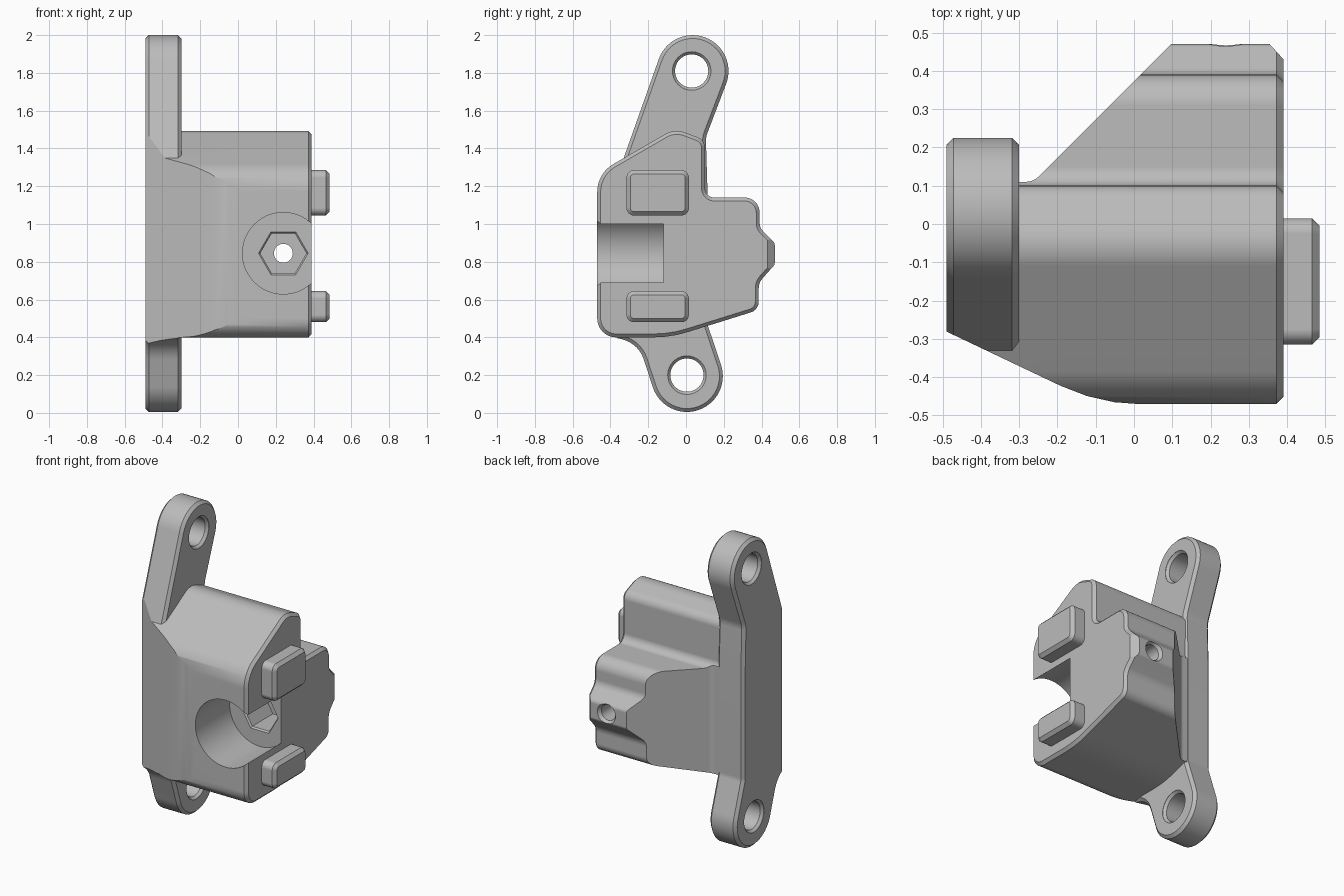
import bpy, bmesh
from math import cos, sin, tan, pi, radians
from mathutils import Vector

if "Cube" in bpy.data.objects:
    bpy.data.objects.remove(bpy.data.objects["Cube"])

grey = bpy.data.materials.new("satin grey")
grey.use_nodes = True
grey.diffuse_color = (0.5, 0.5, 0.5, 1)
grey.node_tree.nodes["Principled BSDF"].inputs["Base Color"].default_value = (0.5, 0.5, 0.5, 1)


def rounded(corners):
    """Outline from (u, v, radius) corners, each replaced by a tangent arc."""
    out = []
    for i, (u, v, r) in enumerate(corners):
        p = Vector((u, v))
        if not r:
            out.append(p)
            continue
        a = (Vector(corners[i - 1][:2]) - p).normalized()
        b = (Vector(corners[(i + 1) % len(corners)][:2]) - p).normalized()
        half = a.angle(b) / 2
        centre = p + (a + b).normalized() * (r / sin(half))
        start, end = p + a * (r / tan(half)) - centre, p + b * (r / tan(half)) - centre
        turn = pi - 2 * half
        steps = max(3, round(turn / radians(9)))
        for k in range(steps + 1):
            f = k / steps
            out.append(centre + (start * sin((1 - f) * turn) + end * sin(f * turn)) / sin(turn))
    return out


def arc(cu, cv, r, a0, a1, steps=28):
    angles = [radians(a0 + (a1 - a0) * k / steps) for k in range(steps + 1)]
    return [(cu + r * cos(a), cv + r * sin(a), 0) for a in angles]


def finish(name, bm):
    bmesh.ops.recalc_face_normals(bm, faces=bm.faces)
    mesh = bpy.data.meshes.new(name)
    bm.to_mesh(mesh)
    bm.free()
    obj = bpy.data.objects.new(name, mesh)
    bpy.context.collection.objects.link(obj)
    return obj


def place(axis, u, v, t):
    return {"x": (t, u, v), "y": (u, t, v), "z": (u, v, t)}[axis]


def prism(name, corners, axis, t0, t1, chamfer_ends=(), chamfer=0.018):
    """Extrude an outline along an axis, chamfering the chosen ends."""
    bm = bmesh.new()
    outline = rounded(corners)
    loops = [[bm.verts.new(place(axis, p.x, p.y, t)) for p in outline] for t in (t0, t1)]
    caps = [bm.faces.new(loop) for loop in loops]
    n = len(outline)
    for i in range(n):
        j = (i + 1) % n
        bm.faces.new((loops[0][i], loops[0][j], loops[1][j], loops[1][i]))
    bmesh.ops.recalc_face_normals(bm, faces=bm.faces)
    edges = [e for k in chamfer_ends for e in caps[k].edges]
    if edges:
        bmesh.ops.bevel(bm, geom=edges, offset=chamfer, segments=1, affect='EDGES')
    return finish(name, bm)


def turned(name, axis, cu, cv, rings, sides=48):
    """Solid of stacked rings (position, radius) along an axis."""
    bm = bmesh.new()
    loops = [[bm.verts.new(place(axis, cu + r * cos(2 * pi * i / sides),
                                 cv + r * sin(2 * pi * i / sides), t))
              for i in range(sides)] for t, r in rings]
    bm.faces.new(loops[0])
    bm.faces.new(loops[-1])
    for a, b in zip(loops, loops[1:]):
        for i in range(sides):
            j = (i + 1) % sides
            bm.faces.new((a[i], a[j], b[j], b[i]))
    return finish(name, bm)


def combine(target, tool, operation):
    mod = target.modifiers.new("combine", 'BOOLEAN')
    mod.operation, mod.object, mod.solver = operation, tool, 'EXACT'
    bpy.context.view_layer.objects.active = target
    bpy.ops.object.modifier_apply(modifier=mod.name)
    bpy.data.objects.remove(tool)


def shade(obj):
    obj.data.materials.clear()
    obj.data.materials.append(grey)
    bpy.ops.object.select_all(action='DESELECT')
    obj.select_set(True)
    bpy.context.view_layer.objects.active = obj
    bpy.ops.object.shade_smooth_by_angle(angle=radians(25))
    obj.modifiers.new("even shading", 'WEIGHTED_NORMAL').keep_sharp = True


# Housing: side profile with a stepped back and a small rear boss
housing = prism("bracket_housing", [
    (-0.47, 0.40, 0.10), (-0.08, 0.40, 0.6), (0.385, 0.545, 0.06), (0.385, 0.69, 0.08),
    (0.47, 0.785, 0.03), (0.47, 0.90, 0.03), (0.39, 0.98, 0.06), (0.39, 1.14, 0.08),
    (0.10, 1.14, 0.05), (0.10, 1.445, 0.06), (-0.06, 1.505, 0.12), (-0.47, 1.268, 0.17),
], "x", -0.45, 0.39, chamfer_ends=(1,))

# Diagonal trim of the rear
combine(housing, prism("rear_trim", [
    (0.6, -0.7, 0), (0.6, 0.2, 0), (0.345, 0.48, 0), (0.107, 0.48, 0),
    (-0.263, 0.11, 0.05), (-0.7, 0.11, 0), (-0.7, -0.7, 0)], "z", -0.2, 2.2), 'INTERSECT')

# Mounting flange with two ears
flange = prism("flange", arc(0.035, 1.81, 0.19, 161, -21) + [(0.105, 1.46, 0.12), (0.113, 1.2, 0),
    (0.113, 0.47, 0.08)] + arc(0.005, 0.195, 0.19, 20, -162) + [
    (-0.252, 0.37, 0.16), (-0.47, 0.42, 0), (-0.47, 1.268, 0), (-0.335, 1.335, 0)],
    "x", -0.49, -0.30, chamfer_ends=(0, 1))
combine(housing, flange, 'UNION')

# Slanted front face blending into the flat front
combine(housing, prism("front_trim", [
    (-0.7, -0.181, 0), (-0.09, -0.471, 0.5), (0.6, -0.471, 0), (0.6, 0.6, 0), (-0.7, 0.6, 0)],
    "z", -0.2, 2.2), 'INTERSECT')

# Front socket, hexagonal nut pocket and through hole
combine(housing, turned("socket", "y", 0.24, 0.845, [(-0.6, 0.216), (-0.12, 0.216)], 72), 'DIFFERENCE')
combine(housing, turned("nut_pocket", "y", 0.24, 0.845,
        [(-0.14, 0.15), (-0.11, 0.122), (0.1, 0.122)], 6), 'DIFFERENCE')
combine(housing, turned("through_hole", "y", 0.24, 0.845,
        [(0.0, 0.05), (0.45, 0.05), (0.48, 0.072), (0.6, 0.072)], 32), 'DIFFERENCE')

# Chamfered screw holes in the ears
for y, z in ((0.03, 1.81), (0.005, 0.20)):
    combine(housing, turned("screw_hole", "x", y, z, [
        (-0.6, 0.102), (-0.488, 0.102), (-0.472, 0.088),
        (-0.318, 0.088), (-0.302, 0.102), (-0.2, 0.102)]), 'DIFFERENCE')
shade(housing)

# Locating pads on the left side
for name, low, high in (("upper_pad", 1.045, 1.285), ("lower_pad", 0.48, 0.645)):
    pad = prism(name, [(-0.315, low, 0.04), (0.015, low, 0.04), (0.015, high, 0.04),
                       (-0.315, high, 0.04)], "x", 0.36, 0.485, chamfer_ends=(1,), chamfer=0.02)
    shade(pad)
